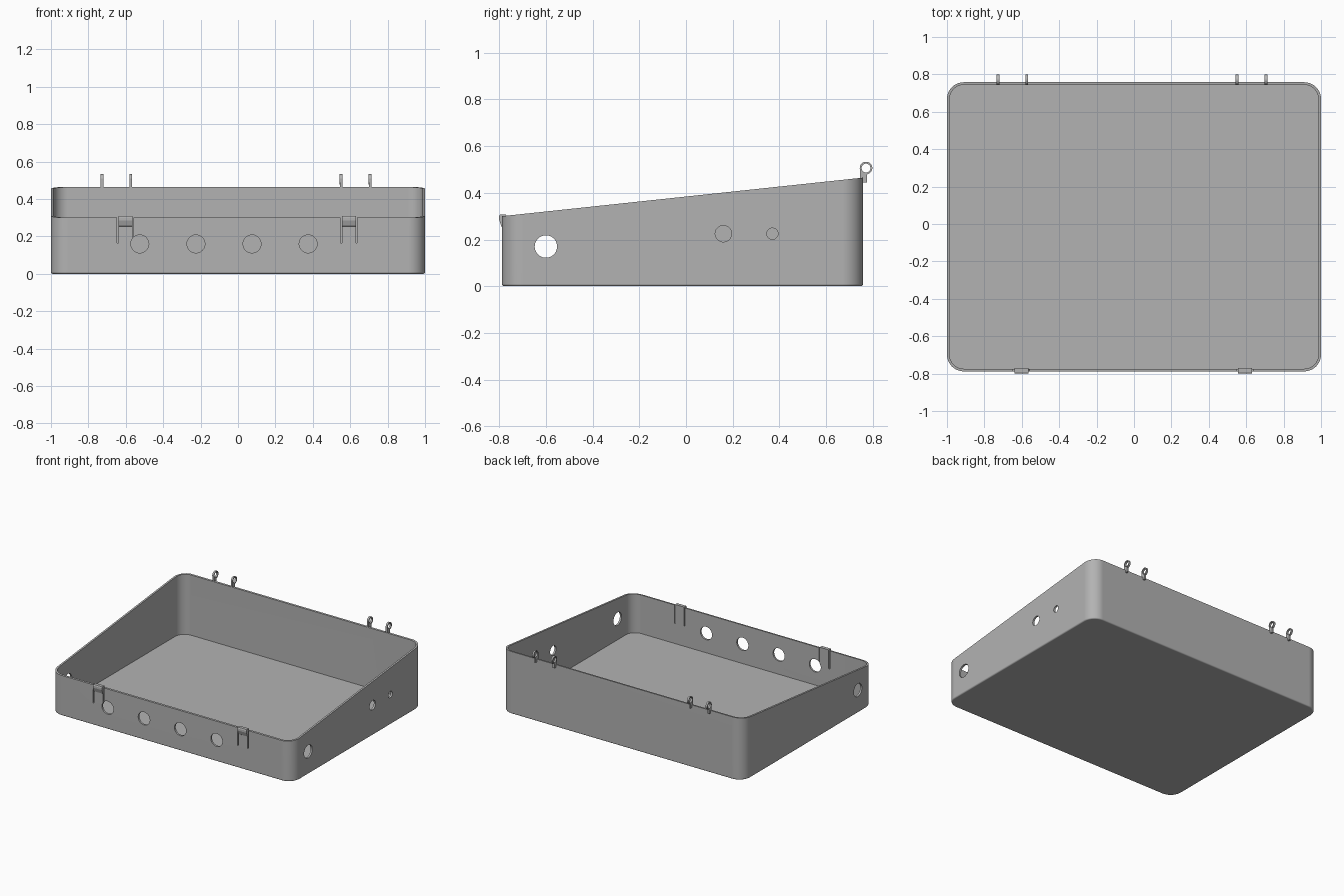
import bpy, bmesh, math
from mathutils import Matrix, Vector

if "Cube" in bpy.data.objects:
    bpy.data.objects.remove(bpy.data.objects["Cube"], do_unlink=True)

GREY = bpy.data.materials.new("light grey plastic")
GREY.use_nodes = True
colour = (0.45, 0.45, 0.45, 1)
GREY.diffuse_color = colour
GREY.node_tree.nodes["Principled BSDF"].inputs["Base Color"].default_value = colour

FRONT, BACK, WALL, RADIUS = -0.788, 0.758, 0.014, 0.09


def finish(bm, name):
    bmesh.ops.recalc_face_normals(bm, faces=bm.faces)
    mesh = bpy.data.meshes.new(name)
    bm.to_mesh(mesh)
    bm.free()
    mesh.materials.append(GREY)
    ob = bpy.data.objects.new(name, mesh)
    bpy.context.collection.objects.link(ob)
    return ob


def select(ob):
    bpy.ops.object.select_all(action='DESELECT')
    ob.select_set(True)
    bpy.context.view_layer.objects.active = ob


def smooth(ob):
    select(ob)
    bpy.ops.object.shade_smooth_by_angle(angle=math.radians(30))
    ob.modifiers.new("even_normals", 'WEIGHTED_NORMAL').keep_sharp = True


def cut(ob, cutter):
    mod = ob.modifiers.new("cut", 'BOOLEAN')
    mod.operation, mod.solver, mod.object = 'DIFFERENCE', 'EXACT', cutter
    select(ob)
    bpy.ops.object.modifier_apply(modifier=mod.name)


def add_prism(bm, profile, x, width):
    """Extrude a (y, z) profile along x, centred on x."""
    face = bm.faces.new([bm.verts.new((x - width / 2, y, z)) for y, z in profile])
    new = bmesh.ops.extrude_face_region(bm, geom=[face])["geom"]
    bmesh.ops.translate(bm, vec=(width, 0, 0),
                        verts=[v for v in new if isinstance(v, bmesh.types.BMVert)])


def add_hole(bm, centre, radius, axis, depth=0.1):
    turn = Vector((0, 0, 1)).rotation_difference(Vector(axis)).to_matrix().to_4x4()
    bmesh.ops.create_cone(bm, cap_ends=True, segments=40, radius1=radius, radius2=radius,
                          depth=depth, matrix=Matrix.Translation(centre) @ turn)


def rim_height(y):
    return 0.30 + 0.165 * (y - FRONT) / (BACK - FRONT)


def outline(bm, inset, height, steps=10):
    """Rounded rectangle loop; height is a number or a function of y."""
    r = RADIUS - inset
    verts = []
    for quarter, (sx, sy) in enumerate([(1, 1), (-1, 1), (-1, -1), (1, -1)]):
        cx = sx * (1 - RADIUS)
        cy = BACK - RADIUS if sy > 0 else FRONT + RADIUS
        for i in range(steps + 1):
            a = math.pi / 2 * (quarter + i / steps)
            y = cy + r * math.sin(a)
            z = height(y) if callable(height) else height
            verts.append(bm.verts.new((cx + r * math.cos(a), y, z)))
    return verts


# Open tray with a sloping rim and a softened bottom edge
bm = bmesh.new()
loops = []
fillet = 0.01
for i in range(5):
    a = math.pi / 2 * i / 4
    loops.append(outline(bm, fillet * (1 - math.sin(a)), fillet * (1 - math.cos(a))))
loops.append(outline(bm, 0, rim_height))
loops.append(outline(bm, WALL, rim_height))
loops.append(outline(bm, WALL, WALL))
for low, high in zip(loops, loops[1:]):
    n = len(low)
    for i in range(n):
        j = (i + 1) % n
        bm.faces.new((low[i], low[j], high[j], high[i]))
bm.faces.new(loops[0][::-1])
bm.faces.new(loops[-1])
tray = finish(bm, "tray")

# Front control holes and side cable holes
bm = bmesh.new()
for x in (-0.525, -0.225, 0.075, 0.375):
    add_hole(bm, (x, FRONT, 0.16), 0.048, (0, 1, 0))
for side in (-1, 1):
    add_hole(bm, (side, -0.6, 0.17), 0.048, (1, 0, 0))
add_hole(bm, (1, 0.16, 0.225), 0.035, (1, 0, 0))
add_hole(bm, (1, 0.37, 0.225), 0.024, (1, 0, 0))
holes = finish(bm, "hole_cutter")

# Thin slots on both sides of each latch
LATCHES = {"right": -0.602, "left": 0.593}
bm = bmesh.new()
for x in LATCHES.values():
    for side in (-1, 1):
        add_prism(bm, [(-0.83, 0.165), (-0.74, 0.165), (-0.74, 0.36), (-0.83, 0.36)],
                  x + side * 0.041, 0.007)
slots = finish(bm, "slot_cutter")

cut(tray, slots)
cut(tray, holes)
smooth(tray)

# Snap latches with an outward lip
for side, x in LATCHES.items():
    bm = bmesh.new()
    add_prism(bm, [(-0.783, 0.168), (-0.771, 0.168), (-0.771, 0.308), (-0.796, 0.308),
                   (-0.80, 0.30), (-0.80, 0.285), (-0.79, 0.255), (-0.783, 0.25)], x, 0.075)
    latch = finish(bm, side + "_latch")
    cut(latch, holes)

for cutter in (holes, slots):
    bpy.data.objects.remove(cutter, do_unlink=True)


# Hinge lugs: a ring on a short stem
def hinge_lug(name, x, width=0.014, sides=32):
    bm = bmesh.new()
    rings = []
    for dx in (-width / 2, width / 2):
        for r in (0.027, 0.019):
            rings.append([bm.verts.new((x + dx, 0.771 + r * math.cos(a), 0.506 + r * math.sin(a)))
                          for a in (2 * math.pi * i / sides for i in range(sides))])
    outer_a, inner_a, outer_b, inner_b = rings
    for p, q in ((outer_a, inner_a), (inner_a, inner_b), (inner_b, outer_b), (outer_b, outer_a)):
        for i in range(sides):
            j = (i + 1) % sides
            bm.faces.new((p[i], p[j], q[j], q[i]))
    add_prism(bm, [(0.7445, 0.445), (0.776, 0.445), (0.776, 0.482), (0.757, 0.484),
                   (0.749, 0.506), (0.7445, 0.506)], x, width * 0.98)
    smooth(finish(bm, name))


for side, pair in {"right": (-0.727, -0.573), "left": (0.551, 0.706)}.items():
    for label, x in zip(("a", "b"), pair):
        hinge_lug(f"{side}_hinge_lug_{label}", x)
